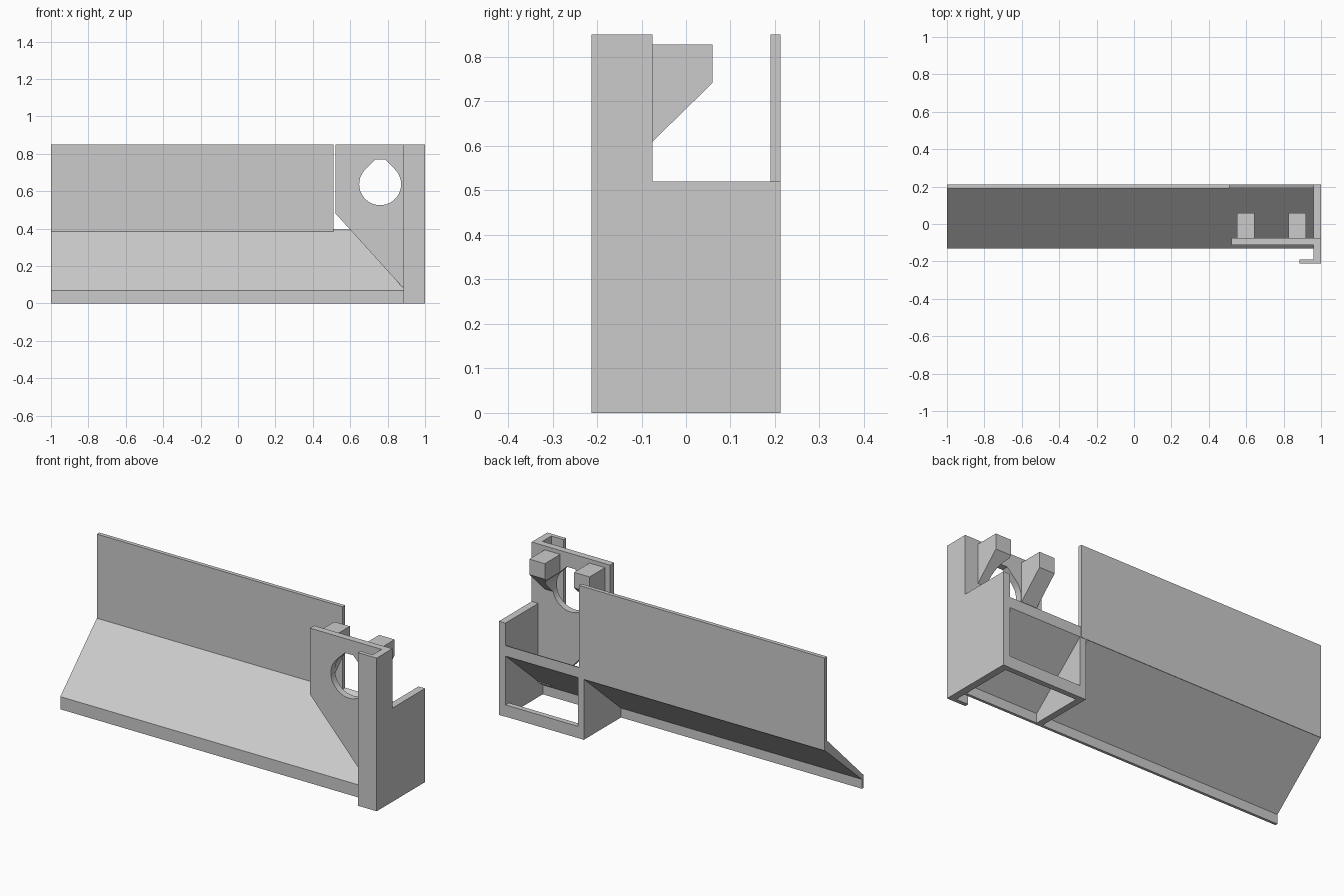
import bpy, bmesh, math
from mathutils import Vector

if "Cube" in bpy.data.objects:
    bpy.data.objects.remove(bpy.data.objects["Cube"])

grey = bpy.data.materials.new("light grey")
grey.diffuse_color = (0.6, 0.6, 0.6, 1)
grey.use_nodes = True
grey.node_tree.nodes["Principled BSDF"].inputs["Base Color"].default_value = grey.diffuse_color


def prism(name, profile, axis, a, b):
    """Extrude a 2D profile along x (profile in y,z) or y (profile in x,z)."""
    def place(p, t):
        return Vector((t, p[0], p[1])) if axis == 'x' else Vector((p[0], t, p[1]))
    bm = bmesh.new()
    lo = [bm.verts.new(place(p, a)) for p in profile]
    hi = [bm.verts.new(place(p, b)) for p in profile]
    bm.faces.new(lo)
    bm.faces.new(hi)
    n = len(profile)
    for i in range(n):
        j = (i + 1) % n
        bm.faces.new((lo[i], lo[j], hi[j], hi[i]))
    bmesh.ops.recalc_face_normals(bm, faces=bm.faces)
    me = bpy.data.meshes.new(name)
    bm.to_mesh(me)
    bm.free()
    me.materials.append(grey)
    ob = bpy.data.objects.new(name, me)
    bpy.context.collection.objects.link(ob)
    return ob


def box(name, x0, x1, y0, y1, z0, z1):
    return prism(name, [(x0, z0), (x1, z0), (x1, z1), (x0, z1)], 'y', y0, y1)


# Sloping tray with a short front lip
prism("sloped_tray", [(-0.13, 0), (-0.13, 0.07), (0.195, 0.388), (0.21, 0.394),
                      (0.21, 0.336), (-0.115, 0.052), (-0.115, 0)], 'x', -1, 0.96)

# Thin upright back panel
box("back_panel", -1, 0.51, 0.19, 0.212, 0.336, 0.85)

# Triangular rib and rear bar framing the open window under the tray
prism("support_rib", [(-0.115, 0), (-0.115, 0.055), (0.21, 0.339), (0.21, 0)],
      'x', 0.48, 0.516)
box("rear_bar", 0.516, 0.96, 0.18, 0.21, 0, 0.065)

# Stepped end wall and its front return flange
prism("end_wall", [(-0.212, 0), (0.212, 0), (0.212, 0.52), (-0.075, 0.52),
                   (-0.075, 0.85), (-0.212, 0.85)], 'x', 0.96, 1)
box("front_flange", 0.885, 0.96, -0.212, -0.19, 0, 0.85)

# Mounting plate with a slanted lower edge
plate = prism("mounting_plate", [(0.52, 0.85), (0.52, 0.482), (0.885, 0.08),
                                 (0.96, 0.08), (0.96, 0.85)], 'y', -0.112, -0.075)

# Two hook blocks behind the plate
hook = [(-0.075, 0.61), (0.06, 0.742), (0.06, 0.828), (-0.075, 0.828)]
blocks = [prism("hook_block_" + s, hook, 'x', x, x + 0.095)
          for s, x in (("left", 0.55), ("right", 0.825))]

# Flat-topped teardrop hole through the plate and blocks
r, cx, cz = 0.112, 0.76, 0.637
N = 30
hole = []
for i in range(N + 1):
    t = math.radians(135 + 270 * i / N)
    hole.append((cx + r * math.cos(t), cz + r * math.sin(t)))
half = r * math.sqrt(2) - 0.133
hole += [(cx + half, cz + 0.133), (cx - half, cz + 0.133)]
cutter = prism("hole_cutter", hole, 'y', -0.15, 0.1)
cutter.hide_render = True
cutter.hide_viewport = False

for ob in [plate] + blocks:
    m = ob.modifiers.new("hole", 'BOOLEAN')
    m.operation = 'DIFFERENCE'
    m.solver = 'EXACT'
    m.object = cutter
    bpy.context.view_layer.objects.active = ob
    bpy.ops.object.select_all(action='DESELECT')
    ob.select_set(True)
    bpy.ops.object.modifier_apply(modifier=m.name)
    bpy.ops.object.shade_smooth_by_angle(angle=math.radians(25))

bpy.data.objects.remove(cutter)
